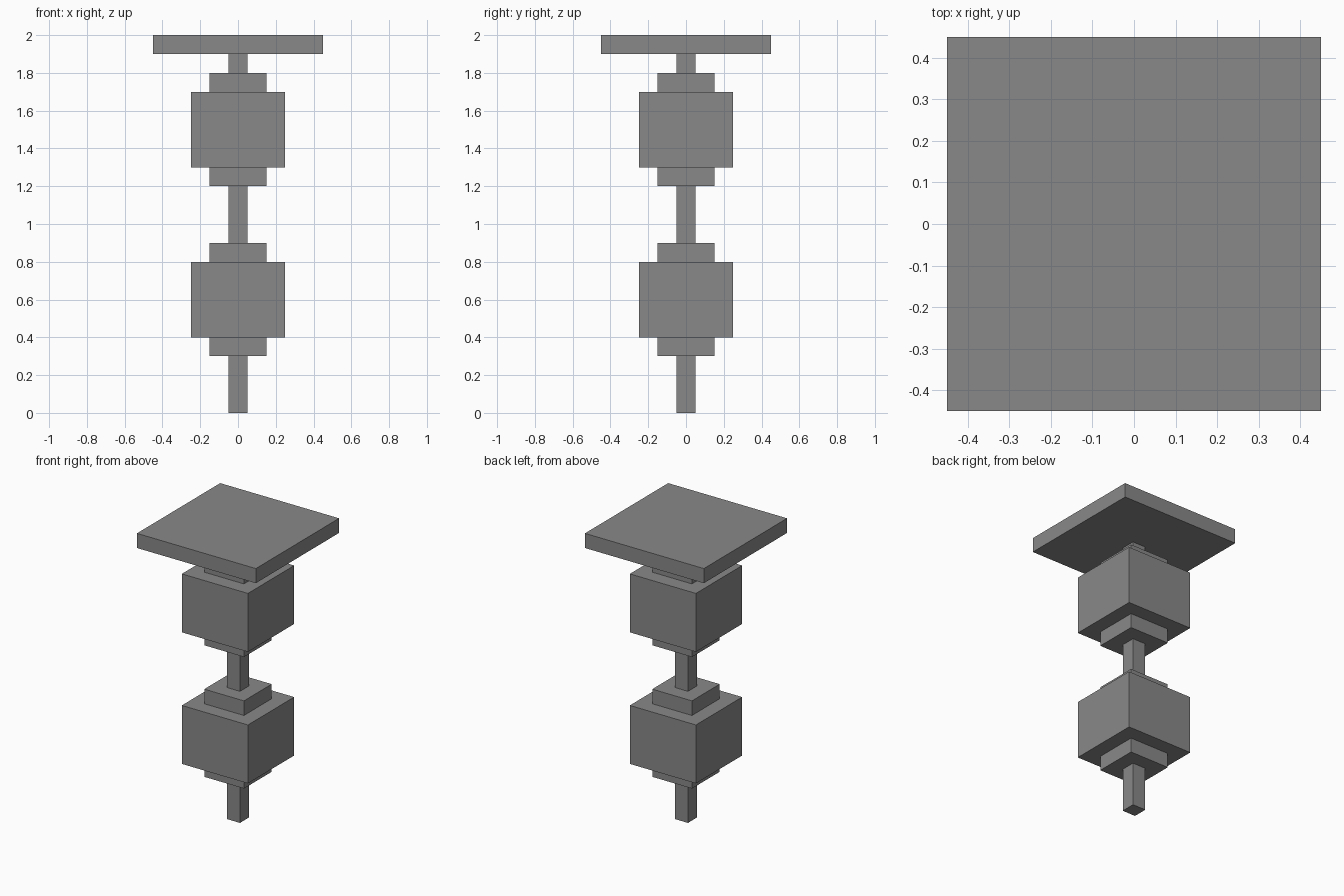
import bpy

cube = bpy.data.objects.get("Cube")
if cube:
    bpy.data.objects.remove(cube, do_unlink=True)

# One grey for the whole model
GREY = (0.25, 0.25, 0.25, 1.0)
grey = bpy.data.materials.new("plain grey")
grey.use_nodes = True
grey.diffuse_color = GREY
grey.node_tree.nodes["Principled BSDF"].inputs["Base Color"].default_value = GREY


def square_block(name, width, bottom, top):
    """Add a square block centred on the z axis, between two heights."""
    bpy.ops.mesh.primitive_cube_add(size=1, location=(0, 0, (bottom + top) / 2))
    block = bpy.context.object
    block.name = name
    block.scale = (width, width, top - bottom)
    bpy.ops.object.transform_apply(location=False, rotation=False, scale=True)
    block.data.materials.append(grey)
    return block


POLE, COLLAR, BODY, PLATE = 0.1, 0.3, 0.5, 0.9

# Two stepped bodies, each with a collar below and above
for level, base in (("lower", 0.3), ("upper", 1.2)):
    square_block(f"{level}_bottom_collar", COLLAR, base, base + 0.1)
    square_block(f"{level}_body", BODY, base + 0.1, base + 0.5)
    square_block(f"{level}_top_collar", COLLAR, base + 0.5, base + 0.6)

# Thin square pole between the stepped bodies
square_block("foot_pole", POLE, 0, 0.3)
square_block("middle_pole", POLE, 0.9, 1.2)
square_block("neck_pole", POLE, 1.8, 1.9)

# Flat square top
square_block("top_plate", PLATE, 1.9, 2.0)
